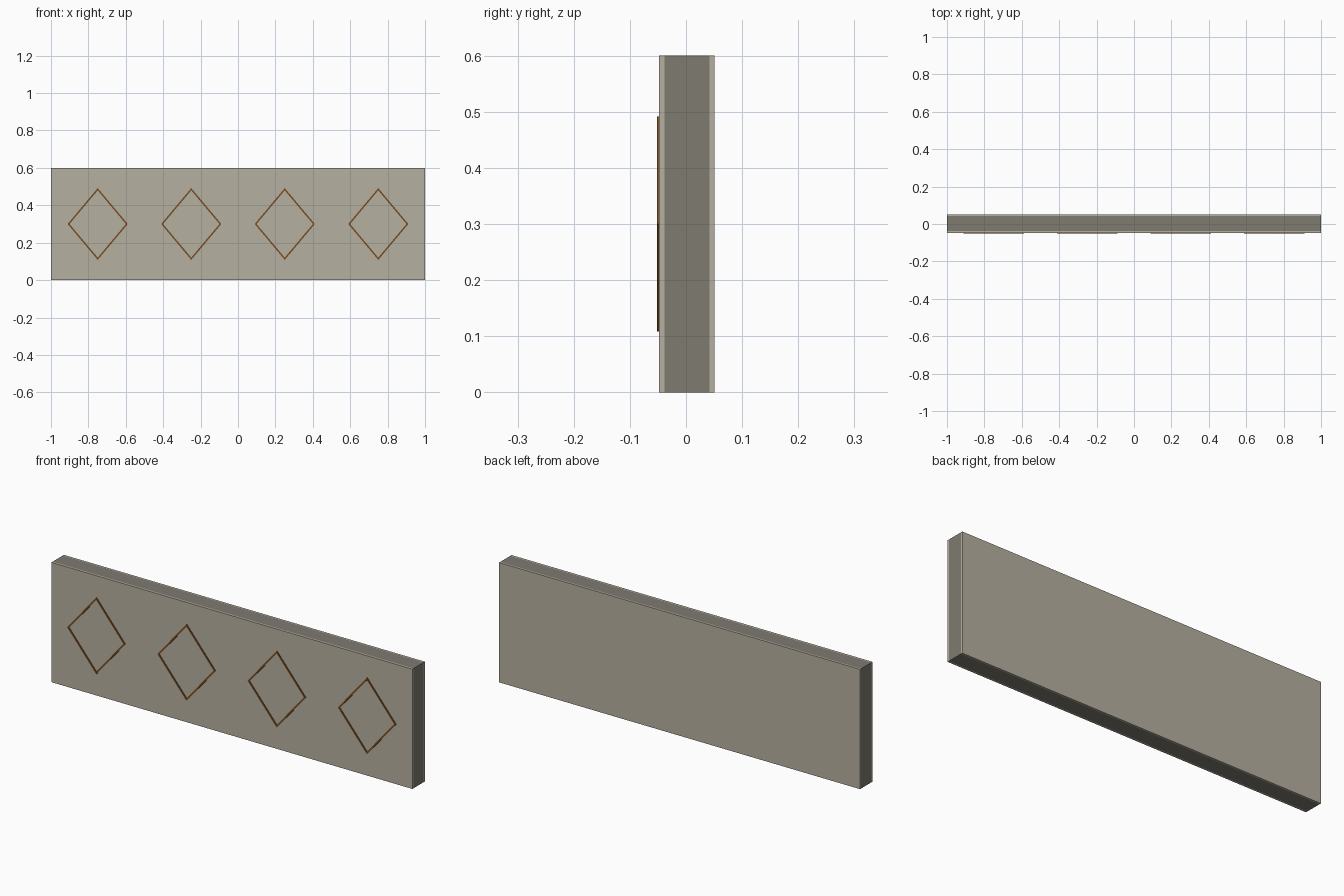
import bpy, bmesh

if "Cube" in bpy.data.objects:
    bpy.data.objects.remove(bpy.data.objects["Cube"])


def material(name, color):
    m = bpy.data.materials.new(name)
    m.diffuse_color = (*color, 1)
    m.use_nodes = True
    m.node_tree.nodes["Principled BSDF"].inputs["Base Color"].default_value = m.diffuse_color
    return m


STONE = material("pale stone", (0.47, 0.435, 0.355))
CORE = material("dark grey core", (0.205, 0.197, 0.16))
BROWN = material("brown trim", (0.19, 0.075, 0.015))


def finish(name, bm, mat):
    bmesh.ops.recalc_face_normals(bm, faces=bm.faces)
    me = bpy.data.meshes.new(name)
    bm.to_mesh(me)
    bm.free()
    me.materials.append(mat)
    ob = bpy.data.objects.new(name, me)
    bpy.context.collection.objects.link(ob)
    return ob


def slab(name, y0, y1, mat):
    """Full length, full height layer of the wall between two depths."""
    bm = bmesh.new()
    bmesh.ops.create_cube(bm, size=1)
    for v in bm.verts:
        v.co = (v.co.x * 2, (y0 + y1) / 2 + v.co.y * (y1 - y0), 0.3 + v.co.z * 0.6)
    return finish(name, bm, mat)


def diamond_frame(name, cx, cz, w, h, bar, y0, y1, mat):
    """Raised diamond outline: outer and inner rings joined front and back."""
    bm = bmesh.new()
    rings = []
    for y in (y0, y1):
        for k in (1, 1 - bar):
            rings.append([bm.verts.new((cx + a * w * k, y, cz + b * h * k))
                          for a, b in ((1, 0), (0, 1), (-1, 0), (0, -1))])
    fo, fi, bo, bi = rings
    for p, q in ((fo, fi), (bo, bi), (fo, bo), (fi, bi)):
        for i in range(4):
            j = (i + 1) % 4
            bm.faces.new((p[i], p[j], q[j], q[i]))
    return finish(name, bm, mat)


# Layered wall: thick core between two thin facings
slab("wall_core", -0.038, 0.0415, CORE)
slab("front_facing", -0.048, -0.038, STONE)
slab("back_facing", 0.0415, 0.0505, STONE)

# Four raised diamond outlines on the front
for i in range(4):
    diamond_frame(f"diamond_trim_{i + 1}", -0.75 + 0.5 * i, 0.3,
                  0.161, 0.192, 0.065, -0.0515, -0.048, BROWN)
